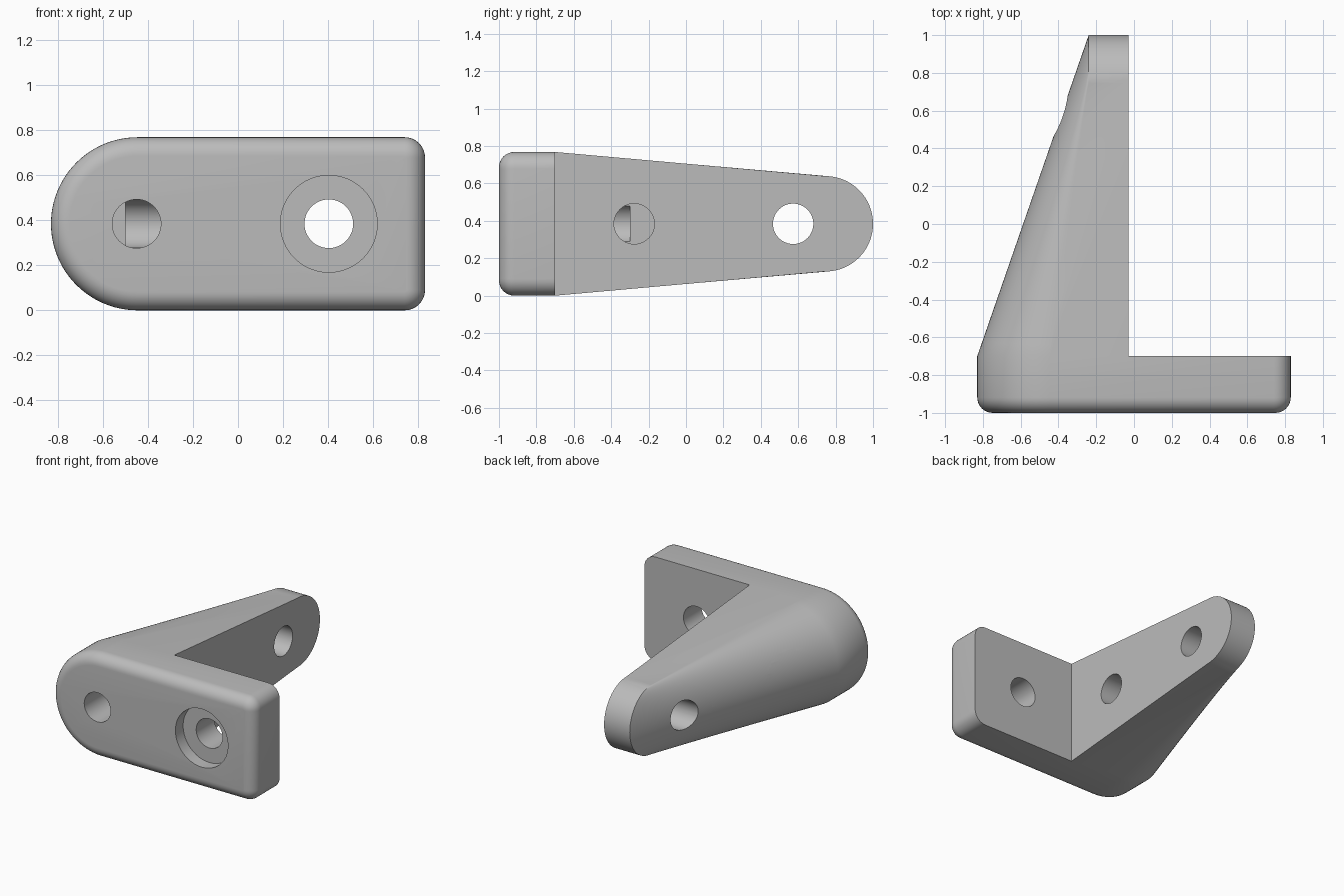
import bpy, bmesh
from math import pi, sin, cos, radians
from mathutils import Matrix

if "Cube" in bpy.data.objects:
    bpy.data.objects.remove(bpy.data.objects["Cube"], do_unlink=True)

R = 0.384            # half height of the plate
ZC = R               # height of every hole centre
XE = 0.83            # half width of the plate
FRONT, BACK = -1.0, -0.70
INNER, OUTER = -0.03, -0.24   # faces of the arm tip
TIP_R = 0.255
TIP_Y = 1 - TIP_R
HOLE, BORE = 0.108, 0.215

grey = bpy.data.materials.new("plain grey")
grey.use_nodes = True
colour = (0.5, 0.5, 0.5, 1)
grey.diffuse_color = colour
grey.node_tree.nodes["Principled BSDF"].inputs["Base Color"].default_value = colour


def finish(bm, name):
    bmesh.ops.recalc_face_normals(bm, faces=bm.faces)
    mesh = bpy.data.meshes.new(name)
    bm.to_mesh(mesh)
    bm.free()
    obj = bpy.data.objects.new(name, mesh)
    bpy.context.collection.objects.link(obj)
    mesh.materials.append(grey)
    return obj


def arc(cx, cz, r, start, end, n):
    steps = [radians(start + (end - start) * i / n) for i in range(n + 1)]
    return [(cx + r * cos(a), cz + r * sin(a)) for a in steps]


def front_plate():
    # Outline: round on one end, small corners on the other
    c = 0.09
    outline = arc(R - XE, ZC, R, 90, 270, 48)
    outline += arc(XE - c, c, c, -90, 0, 8)
    outline += arc(XE - c, 2 * R - c, c, 0, 90, 8)
    bm = bmesh.new()
    face = bm.faces.new([bm.verts.new((x, BACK, z)) for x, z in outline])
    out = bmesh.ops.extrude_face_region(bm, geom=[face], use_keep_orig=True)
    moved = [g for g in out["geom"] if isinstance(g, bmesh.types.BMVert)]
    bmesh.ops.translate(bm, verts=moved, vec=(0, FRONT - BACK, 0))
    # Rounded rim on the front only
    rim = [e for e in bm.edges if all(v.co.y < FRONT + 0.01 for v in e.verts)]
    bmesh.ops.bevel(bm, geom=rim, offset=0.082, segments=8, profile=0.5,
                    affect='EDGES', clamp_overlap=False)
    return finish(bm, "bracket")


def side_arm():
    # Loft from the plate's round end to the rounded tip
    n, rows = 48, 24
    bm = bmesh.new()
    angles = [pi * (i / n - 0.5) for i in range(n + 1)]
    rings = []
    for k in range(rows + 1):
        u = k / rows
        ring = []
        for t in angles:
            x = (1 - u) * (R - XE - R * cos(t)) + u * OUTER
            y = (1 - u) * BACK + u * (TIP_Y + TIP_R * cos(t))
            z = ZC + ((1 - u) * R + u * TIP_R) * sin(t)
            ring.append(bm.verts.new((x, y, z)))
        rings.append(ring)
    tip = [bm.verts.new((INNER, v.co.y, v.co.z)) for v in rings[-1]]
    rings.append(tip)
    for a, b in zip(rings, rings[1:]):
        for i in range(n):
            bm.faces.new((a[i], a[i + 1], b[i + 1], b[i]))
    # Flat base, inner face, top and bottom
    low, high = [bm.verts.new((INNER, BACK, z)) for z in (0, 2 * R)]
    bm.faces.new(rings[0] + [high, low])
    bm.faces.new(tip + [high, low])
    bm.faces.new([r[0] for r in rings] + [low])
    bm.faces.new([r[-1] for r in rings] + [high])
    return finish(bm, "side_arm")


def boolean(obj, other, operation):
    mod = obj.modifiers.new(operation.lower(), 'BOOLEAN')
    mod.operation = operation
    mod.solver = 'EXACT'
    mod.object = other
    bpy.context.view_layer.objects.active = obj
    bpy.ops.object.modifier_apply(modifier=mod.name)
    bpy.data.objects.remove(other, do_unlink=True)


def drill(obj, axis, across, start, end, radius):
    # Round cutter along x or y, centred at height ZC
    bm = bmesh.new()
    bmesh.ops.create_cone(bm, cap_ends=True, segments=48, radius1=radius,
                          radius2=radius, depth=abs(end - start))
    mid = (start + end) / 2
    if axis == 'X':
        turn, place = Matrix.Rotation(pi / 2, 4, 'Y'), (mid, across, ZC)
    else:
        turn, place = Matrix.Rotation(pi / 2, 4, 'X'), (across, mid, ZC)
    bm.transform(Matrix.Translation(place) @ turn)
    cutter = finish(bm, "cutter")
    cutter.hide_render = True
    boolean(obj, cutter, 'DIFFERENCE')


bracket = front_plate()
boolean(bracket, side_arm(), 'UNION')

# Screw holes with wide counterbores in the arm
for y in (-0.277, 0.573):
    drill(bracket, 'X', y, -1.2, OUTER, BORE)
    drill(bracket, 'X', y, -0.5, 0.2, HOLE)

# Screw hole with counterbore in the plate
drill(bracket, 'Y', 0.403, -1.2, -0.91, BORE)
drill(bracket, 'Y', 0.403, -1.2, -0.5, HOLE)

# Access hole that opens into the first arm counterbore
drill(bracket, 'Y', -0.45, -1.2, -0.3, HOLE)

bpy.ops.object.select_all(action='DESELECT')
bracket.select_set(True)
bpy.context.view_layer.objects.active = bracket
bpy.ops.object.shade_smooth_by_angle(angle=radians(25))
